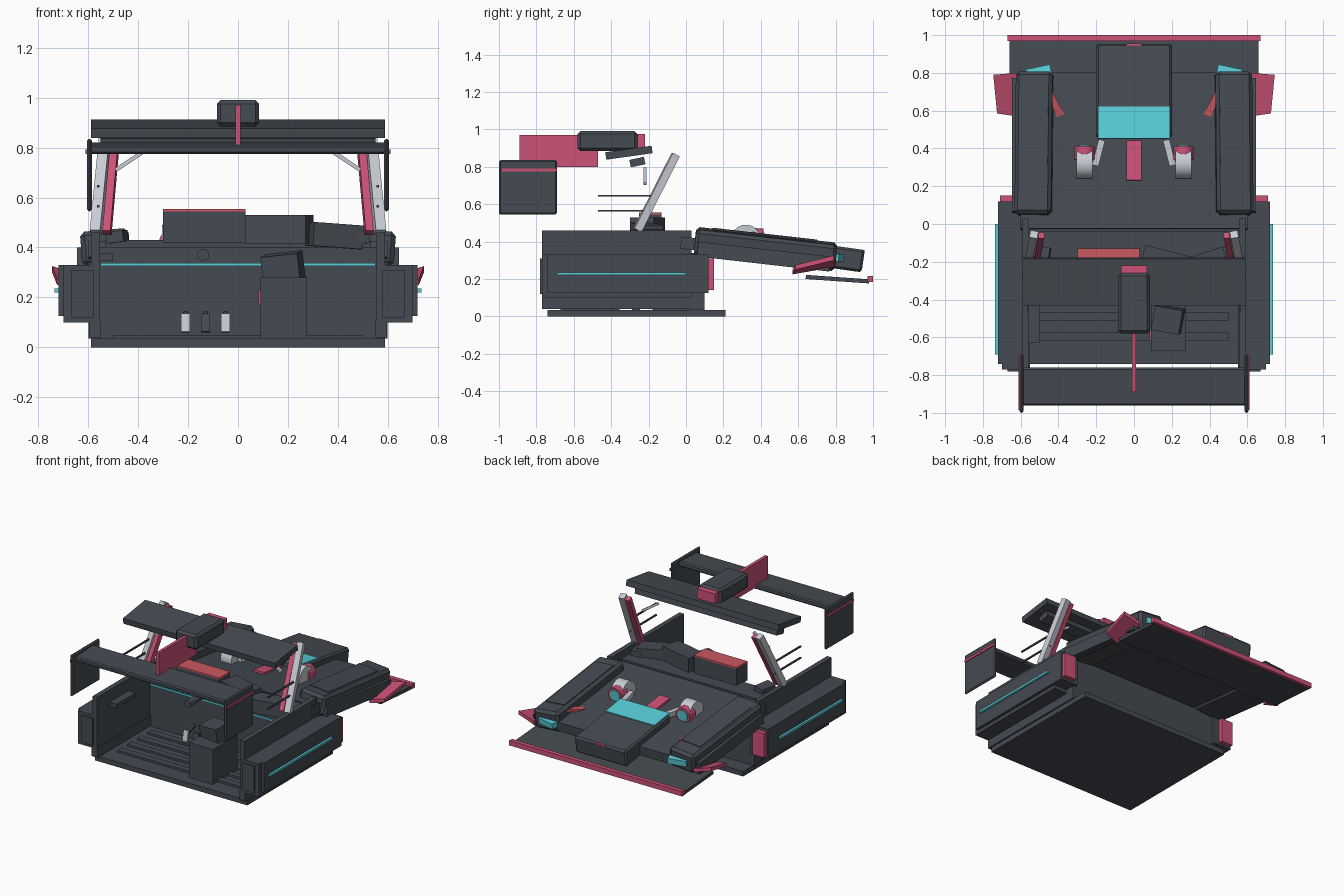
import bpy
from math import radians
from mathutils import Vector, Matrix

old = bpy.data.objects.get("Cube")
if old:
    bpy.data.objects.remove(old, do_unlink=True)


def material(name, rgb):
    m = bpy.data.materials.new(name)
    m.use_nodes = True
    m.diffuse_color = (*rgb, 1)
    m.node_tree.nodes["Principled BSDF"].inputs["Base Color"].default_value = (*rgb, 1)
    return m


DARK = material("charcoal", (0.06, 0.07, 0.085))
PINK = material("pink", (0.60, 0.085, 0.18))
CORAL = material("coral red", (0.60, 0.10, 0.12))
CYAN = material("cyan", (0.10, 0.62, 0.70))
PALE = material("pale grey", (0.58, 0.60, 0.66))


def finish(ob, name, mat, bevel=0):
    ob.name = name
    ob.data.materials.append(mat)
    if bevel:
        mod = ob.modifiers.new("Bevel", "BEVEL")
        mod.width = bevel
        mod.segments = 1
    return ob


def box(name, xs, ys, zs, mat=DARK, rot=(0, 0, 0), bevel=0):
    """Box from its extents, turned about its own centre (degrees)."""
    centre = [(a + b) / 2 for a, b in (xs, ys, zs)]
    bpy.ops.mesh.primitive_cube_add(size=1, location=centre, rotation=[radians(r) for r in rot])
    ob = bpy.context.object
    ob.scale = [abs(b - a) for a, b in (xs, ys, zs)]
    bpy.ops.object.transform_apply(location=False, rotation=False, scale=True)
    return finish(ob, name, mat, bevel)


def pair(name, xs, ys, zs, mat=DARK, rot=(0, 0, 0), bevel=0):
    """The same box on the left and mirrored on the right."""
    box("left_" + name, xs, ys, zs, mat, rot, bevel)
    box("right_" + name, (-xs[1], -xs[0]), ys, zs, mat, (rot[0], -rot[1], -rot[2]), bevel)


def beam(name, a, b, width, depth, mat):
    """Square bar from a to b."""
    a, b = Vector(a), Vector(b)
    ob = box(name, (-width / 2, width / 2), (-depth / 2, depth / 2), (0, 1), mat)
    ob.data.transform(Matrix.Scale((b - a).length, 4, (0, 0, 1)))
    ob.rotation_euler = (b - a).to_track_quat("Z", "Y").to_euler()
    ob.location = (a + b) / 2
    return ob


def beams(name, a, b, width, depth, mat):
    for side, s in (("left_", 1), ("right_", -1)):
        beam(side + name, (a[0] * s, *a[1:]), (b[0] * s, *b[1:]), width, depth, mat)


def cylinder(name, a, b, radius, mat, sides=24):
    a, b = Vector(a), Vector(b)
    bpy.ops.mesh.primitive_cylinder_add(vertices=sides, radius=radius, depth=(b - a).length,
                                        location=(a + b) / 2,
                                        rotation=(b - a).to_track_quat("Z", "Y").to_euler())
    bpy.ops.object.shade_smooth_by_angle()
    return finish(bpy.context.object, name, mat)


def prism(name, outline, thickness, mat):
    """Thin plate from a loop of points, thickened downwards."""
    mesh = bpy.data.meshes.new(name)
    n = len(outline)
    top = [Vector(p) for p in outline]
    low = [p - Vector((0, 0, thickness)) for p in top]
    faces = [list(range(n)), list(range(2 * n - 1, n - 1, -1))]
    faces += [[i, i + n, (i + 1) % n + n, (i + 1) % n] for i in range(n)]
    mesh.from_pydata(top + low, [], faces)
    ob = bpy.data.objects.new(name, mesh)
    bpy.context.collection.objects.link(ob)
    bpy.context.view_layer.objects.active = ob
    bpy.ops.object.mode_set(mode="EDIT")
    bpy.ops.mesh.select_all(action="SELECT")
    bpy.ops.mesh.normals_make_consistent()
    bpy.ops.object.mode_set(mode="OBJECT")
    return finish(ob, name, mat)


# Tub: floor, ribs, walls and firewall
box("floor", (-0.59, 0.59), (-0.74, 0.21), (0, 0.035))
for i in range(4):
    y = -0.62 + i * 0.11
    box(f"floor_rib_{i + 1}", (-0.5, 0.5), (y, y + 0.045), (0.03, 0.05))
pair("wall", (0.555, 0.59), (-0.77, 0.03), (0.04, 0.46))
box("firewall", (-0.556, 0.556), (-0.18, 0.03), (0.03, 0.40))
box("front_bulkhead", (-0.6, 0.6), (0.02, 0.10), (0.035, 0.34))
box("dash_shelf", (-0.53, 0.53), (-0.2, -0.04), (0.40, 0.43))
box("dash_light", (-0.55, 0.55), (-0.19, -0.18), (0.325, 0.338), CYAN)
box("door_grip", (-0.556, -0.5), (-0.63, -0.42), (0.345, 0.375))
pair("dash_corner", (0.45, 0.52), (-0.24, -0.12), (0.42, 0.465), rot=(0, 8, 10))

# Side pods
pair("pod_core", (0.58, 0.70), (-0.77, 0.03), (0.10, 0.33))
pair("pod_shell", (0.58, 0.72), (-0.74, 0.12), (0.125, 0.33))
pair("pod_tail", (0.58, 0.67), (-0.78, -0.7), (0.12, 0.31))
pair("sill", (0.55, 0.595), (-0.77, 0.04), (0.04, 0.11))
pair("pod_light", (0.715, 0.735), (-0.69, 0), (0.22, 0.235), CYAN)
pair("pod_end_block", (0.62, 0.71), (0.11, 0.15), (0.14, 0.31), PINK)

# Cabin contents
box("dash_case", (-0.3, 0.03), (-0.25, -0.13), (0.42, 0.545))
box("dash_case_lid", (-0.3, 0.03), (-0.25, -0.13), (0.545, 0.555), CORAL)
box("dash_box", (0.04, 0.29), (-0.27, -0.14), (0.415, 0.53), rot=(0, 0, -14))
box("dash_side_box", (0.28, 0.49), (-0.27, -0.15), (0.40, 0.495), rot=(0, 4, 18))
box("seat_box", (0.09, 0.275), (-0.67, -0.4), (0.03, 0.28))
box("loose_box", (0.105, 0.255), (-0.57, -0.44), (0.265, 0.375), rot=(6, -6, -10))
box("box_catch", (0.082, 0.092), (-0.62, -0.56), (0.17, 0.23), PINK)
for i, mat in enumerate((PALE, DARK, PALE)):
    x = -0.21 + i * 0.08
    box(f"pedal_{i + 1}", (x - 0.018, x + 0.018), (-0.285, -0.27), (0.06, 0.135), mat, (-12, 0, 0))
    beam(f"pedal_arm_{i + 1}", (x, -0.27, 0.1), (x, -0.17, 0.14), 0.015, 0.015, DARK)
cylinder("steering_column", (-0.14, -0.36, 0.37), (-0.14, -0.17, 0.37), 0.024, DARK, 16)

# Windscreen pillars, braces and rods
beams("pillar", (0.57, -0.26, 0.46), (0.53, -0.055, 0.865), 0.042, 0.042, PALE)
beams("pillar_liner", (0.525, -0.26, 0.46), (0.49, -0.06, 0.855), 0.032, 0.035, PINK)
beams("roof_brace", (0.49, -0.22, 0.71), (0.37, -0.22, 0.79), 0.016, 0.016, PALE)
for i, z in enumerate((0.565, 0.645)):
    beams(f"rod_{i + 1}", (0.56, -0.47, z), (0.56, -0.18, z), 0.01, 0.01, DARK)

# Roof spoiler, scoop and fin
box("roof_spoiler", (-0.59, 0.59), (-0.43, -0.18), (0.855, 0.895), rot=(8, 0, 0))
box("roof_rail", (-0.55, 0.55), (-0.3, -0.22), (0.805, 0.845), rot=(12, 0, 0))
box("roof_scoop", (-0.085, 0.085), (-0.58, -0.26), (0.885, 0.99), bevel=0.015)
box("roof_scoop_mouth", (-0.07, 0.07), (-0.27, -0.22), (0.89, 0.975), PINK)
box("fin", (-0.011, 0.011), (-0.89, -0.47), (0.80, 0.97), PINK)

# Tail wing
box("wing", (-0.595, 0.595), (-0.96, -0.76), (0.78, 0.815), rot=(3, 0, 0), bevel=0.008)
pair("wing_end", (0.585, 0.605), (-1.0, -0.69), (0.545, 0.835), bevel=0.008)
pair("wing_stripe", (0.604, 0.612), (-0.985, -0.69), (0.775, 0.792), PINK)

# Bonnet and fenders, sloping down towards the lip
TILT = -6.5
box("bonnet", (-0.6, 0.6), (-0.03, 0.80), (0.315, 0.38), rot=(TILT, 0, 0))
pair("fender", (0.43, 0.625), (0.045, 0.805), (0.29, 0.43), rot=(TILT, 5, 0), bevel=0.018)
pair("fender_skirt", (0.59, 0.645), (0.06, 0.77), (0.28, 0.36), rot=(TILT, 0, 0))
pair("fender_cap", (0.455, 0.60), (0.14, 0.70), (0.42, 0.436), rot=(TILT, 5, 0))
pair("head_lamp", (0.44, 0.57), (0.785, 0.83), (0.295, 0.335), CYAN, (TILT, 0, -12))
box("bonnet_scoop", (-0.2, 0.2), (0.45, 0.95), (0.27, 0.39), rot=(-8, 0, 0), bevel=0.012)
box("scoop_panel", (-0.19, 0.19), (0.45, 0.62), (0.395, 0.42), CYAN, (-8, 0, 0))
box("bonnet_stripe", (-0.04, 0.04), (0.23, 0.44), (0.375, 0.40), PINK, (TILT, 0, 0))
box("scoop_stripe", (-0.04, 0.04), (0.68, 0.955), (0.345, 0.373), PINK, (-8, 0, 0))

# Twin turbos
for side, s in (("left", 1), ("right", -1)):
    cylinder(side + "_turbo", (0.22 * s, 0.32, 0.41), (0.305 * s, 0.32, 0.41), 0.08, PALE)
    cylinder(side + "_turbo_ring", (0.262 * s, 0.34, 0.42), (0.262 * s, 0.41, 0.415), 0.054, PINK)
    cylinder(side + "_turbo_core", (0.262 * s, 0.40, 0.416), (0.262 * s, 0.415, 0.415), 0.038, CYAN)
beams("turbo_pipe", (0.205, 0.31, 0.41), (0.17, 0.445, 0.41), 0.035, 0.035, PALE)

# Splitter, lip and canards
box("splitter", (-0.66, 0.66), (0.64, 0.98), (0.188, 0.21), rot=(-4, 0, 0))
box("splitter_lip", (-0.67, 0.67), (0.97, 1.0), (0.183, 0.217), PINK)
for side, s in (("left", 1), ("right", -1)):
    prism(side + "_outer_canard", [(0.62 * s, 0.57, 0.25), (0.725 * s, 0.585, 0.275),
                                   (0.745 * s, 0.79, 0.325), (0.62 * s, 0.80, 0.29)], 0.025, PINK)
    prism(side + "_inner_canard", [(0.47 * s, 0.77, 0.40), (0.35 * s, 0.55, 0.35),
                                   (0.39 * s, 0.52, 0.35), (0.44 * s, 0.64, 0.38)], 0.02, CORAL)
